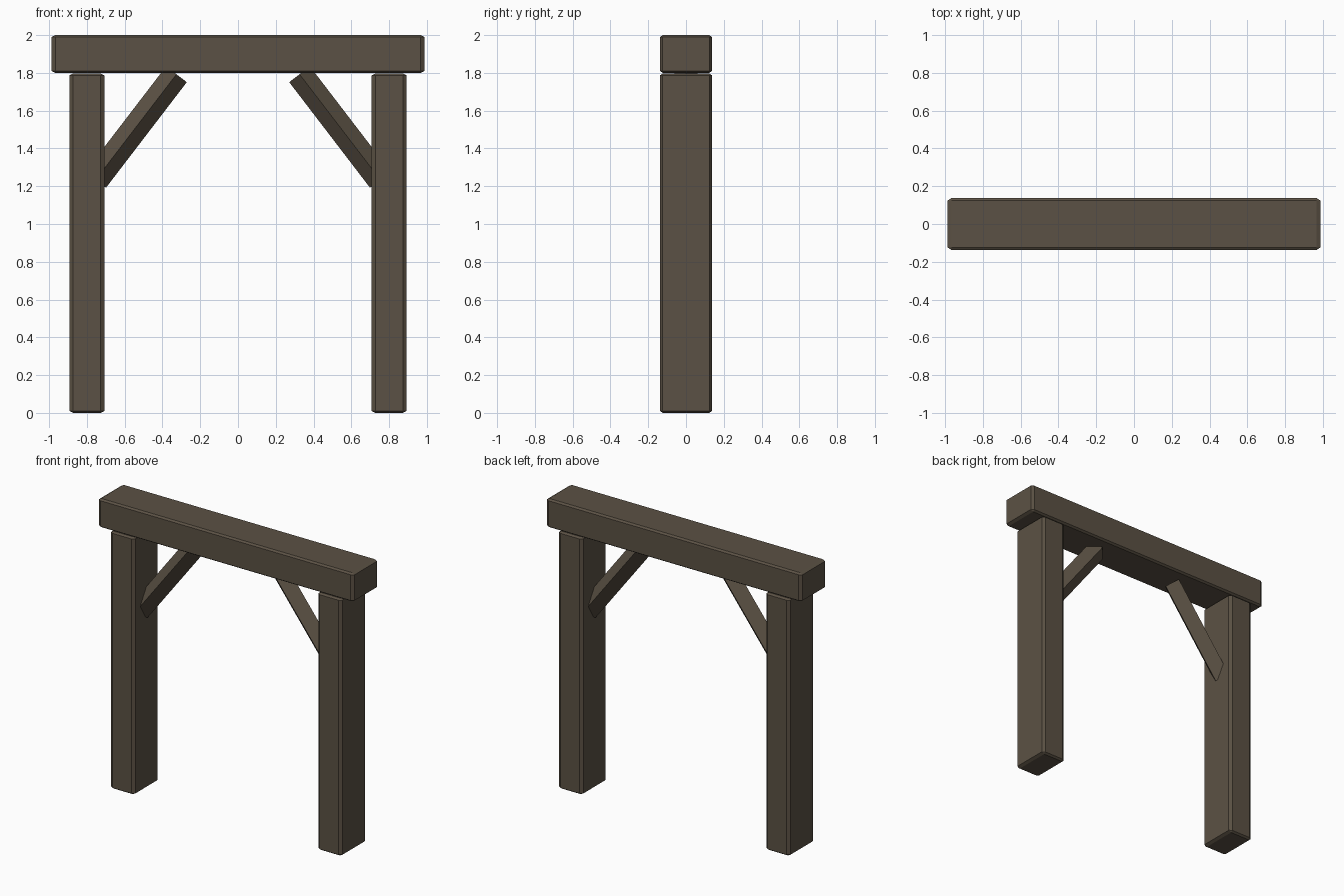
import bpy, bmesh, math
from mathutils import Vector, Matrix

if "Cube" in bpy.data.objects:
    bpy.data.objects.remove(bpy.data.objects["Cube"])

wood = bpy.data.materials.new("dark_wood")
wood.diffuse_color = (0.105, 0.083, 0.058, 1)
wood.use_nodes = True
wood.node_tree.nodes["Principled BSDF"].inputs["Base Color"].default_value = wood.diffuse_color


def finish(bm, name):
    bmesh.ops.recalc_face_normals(bm, faces=bm.faces)
    me = bpy.data.meshes.new(name)
    bm.to_mesh(me)
    bm.free()
    me.materials.append(wood)
    ob = bpy.data.objects.new(name, me)
    bpy.context.collection.objects.link(ob)
    return ob


def timber(name, center, size, chamfer=0.02, squash=(1, 0.7, 0.5)):
    # chamfered block; squash makes the chamfer narrower along y and z
    bm = bmesh.new()
    bmesh.ops.create_cube(bm, size=1)
    bmesh.ops.scale(bm, verts=bm.verts, vec=[s / q for s, q in zip(size, squash)])
    bmesh.ops.bevel(bm, geom=bm.edges[:], offset=chamfer, segments=1,
                    affect='EDGES', profile=0.5)
    bmesh.ops.scale(bm, verts=bm.verts, vec=squash)
    bmesh.ops.translate(bm, verts=bm.verts, vec=center)
    return finish(bm, name)


def brace(name, side):
    # square strut turned on its edge, running from post to beam
    a, b = Vector((side * 0.754, 0, 1.234)), Vector((side * 0.326, 0, 1.793))
    d = b - a
    bm = bmesh.new()
    bmesh.ops.create_cone(bm, cap_ends=True, segments=4, radius1=0.069,
                          radius2=0.069, depth=d.length)
    # put cross-section corners in the vertical plane and along y
    ang = math.atan2(bm.verts[:][0].co.y, bm.verts[:][0].co.x)
    bm.transform(Matrix.Rotation(-ang, 4, 'Z'))
    bm.transform(Matrix.Translation((a + b) / 2)
                 @ Matrix.Rotation(math.atan2(d.x, d.z), 4, 'Y'))
    return finish(bm, name)


# Top beam
timber("top_beam", (0, 0, 1.9), (1.974, 0.275, 0.2))

# Posts and diagonal braces on both sides
for label, side in (("left", -1), ("right", 1)):
    timber(label + "_post", (side * 0.8, 0, 0.8985), (0.186, 0.275, 1.797))
    brace(label + "_brace", side)
